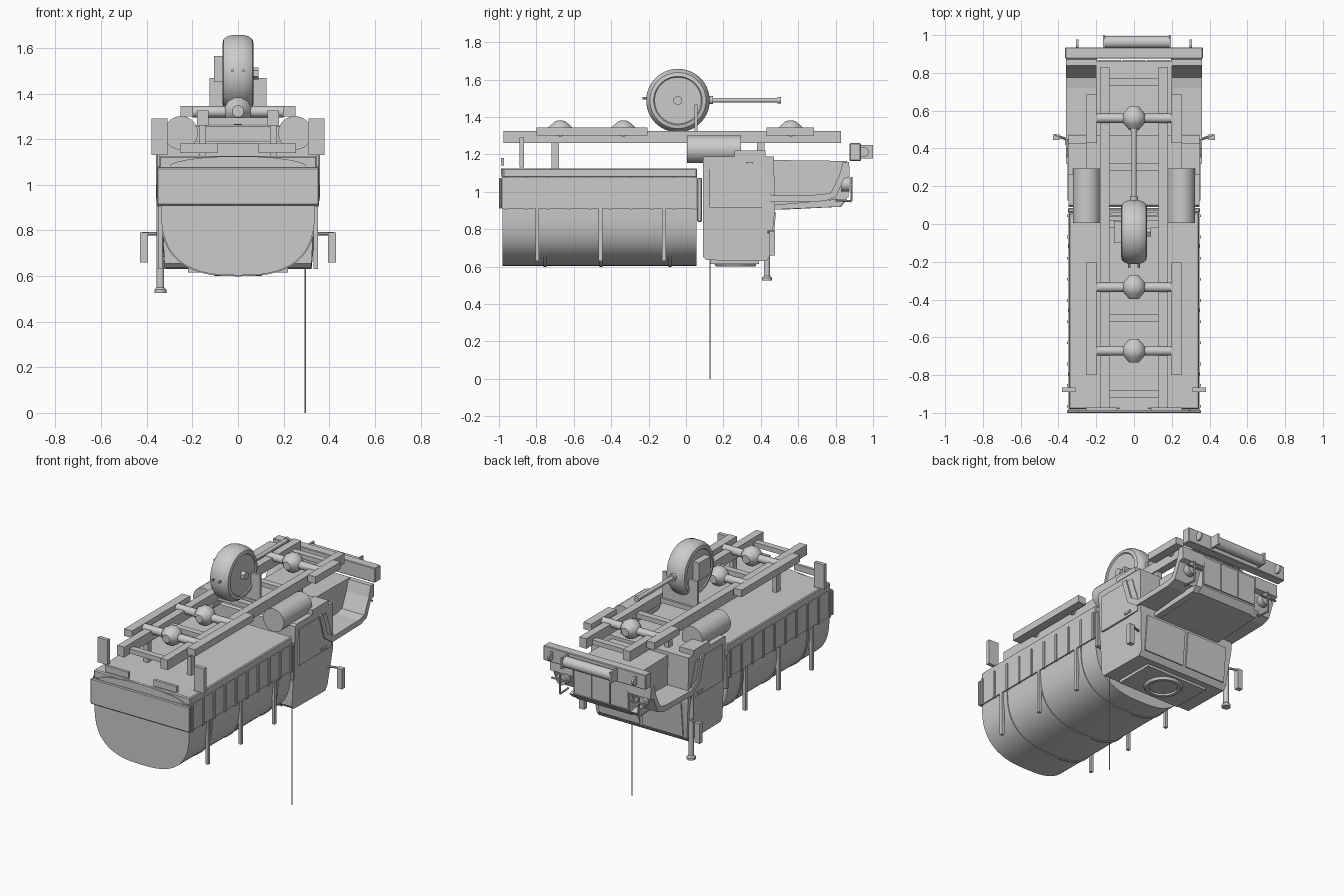
import bpy, bmesh, math
from mathutils import Vector

if "Cube" in bpy.data.objects:
    bpy.data.objects.remove(bpy.data.objects["Cube"])

grey = bpy.data.materials.new("plain_grey")
grey.diffuse_color = (0.6, 0.6, 0.6, 1)
grey.use_nodes = True
grey.node_tree.nodes["Principled BSDF"].inputs["Base Color"].default_value = grey.diffuse_color


def finish(name, bm, smooth=False):
    bmesh.ops.recalc_face_normals(bm, faces=bm.faces[:])
    me = bpy.data.meshes.new(name)
    bm.to_mesh(me)
    bm.free()
    me.materials.append(grey)
    ob = bpy.data.objects.new(name, me)
    bpy.context.collection.objects.link(ob)
    if smooth:
        bpy.ops.object.select_all(action='DESELECT')
        ob.select_set(True)
        bpy.context.view_layer.objects.active = ob
        bpy.ops.object.shade_smooth_by_angle(angle=math.radians(35))
    return ob


def box(name, x0, x1, y0, y1, z0, z1, bevel=0):
    bm = bmesh.new()
    bmesh.ops.create_cube(bm, size=1)
    for v in bm.verts:
        v.co = Vector(((x0 + x1) / 2 + v.co.x * (x1 - x0),
                       (y0 + y1) / 2 + v.co.y * (y1 - y0),
                       (z0 + z1) / 2 + v.co.z * (z1 - z0)))
    if bevel:
        bmesh.ops.bevel(bm, geom=bm.edges[:], offset=bevel, segments=1, affect='EDGES')
    return finish(name, bm)


def pair(name, x0, x1, *rest):
    box("right_" + name, x0, x1, *rest)
    box("left_" + name, -x1, -x0, *rest)


def prism(name, pts, axis, a, b, smooth=False, edit=None):
    """Extrude a (y,z) outline along x, or an (x,z) outline along y."""
    bm = bmesh.new()
    make = (lambda p, t: (t, p[0], p[1])) if axis == 'x' else (lambda p, t: (p[0], t, p[1]))
    lo = [bm.verts.new(make(p, a)) for p in pts]
    hi = [bm.verts.new(make(p, b)) for p in pts]
    n = len(pts)
    for i in range(n):
        j = (i + 1) % n
        bm.faces.new((lo[i], lo[j], hi[j], hi[i]))
    bm.faces.new(lo)
    bm.faces.new(hi)
    if edit:
        for v in bm.verts:
            edit(v.co)
    return finish(name, bm, smooth)


def lathe(name, prof, origin, axis, seg=24):
    """Revolve (distance along axis, radius) points about an axis."""
    bm = bmesh.new()
    rings = []
    for t, r in prof:
        ring = []
        for k in range(seg):
            a = 2 * math.pi * (k + .5) / seg
            c, s = r * math.cos(a), r * math.sin(a)
            co = {'x': (t, c, s), 'y': (c, t, s), 'z': (c, s, t)}[axis]
            ring.append(bm.verts.new(Vector(origin) + Vector(co)))
        rings.append(ring)
    for p, q in zip(rings, rings[1:]):
        for k in range(seg):
            m = (k + 1) % seg
            bm.faces.new((p[k], p[m], q[m], q[k]))
    bm.faces.new(rings[0])
    bm.faces.new(rings[-1])
    return finish(name, bm, True)


def cyl(name, origin, axis, a, b, r, seg=20):
    return lathe(name, [(a, r), (b, r)], origin, axis, seg)


def rod(name, p, q, r):
    bm = bmesh.new()
    p, q = Vector(p), Vector(q)
    bmesh.ops.create_cone(bm, cap_ends=True, segments=8, radius1=r, radius2=r, depth=(q - p).length)
    rot = (q - p).to_track_quat('Z', 'Y')
    for v in bm.verts:
        v.co = rot @ v.co + (p + q) / 2
    return finish(name, bm, True)


# Cargo body: rounded belly with hoops
def belly(s):
    out = []
    for i in range(33):
        a = math.pi * i / 32
        c, d = math.cos(a), math.sin(a)
        out.append((math.copysign(abs(c) ** (2 / 2.7), c) * .338 * s, .905 - .302 * s * d ** (2 / 2.7)))
    return out


prism("cargo_belly", belly(1) + [(-.34, 1.08), (.34, 1.08)], 'y', -.98, .055, True)
for y in (-.755, -.455, -.085):
    prism("belly_hoop", belly(1.014), 'y', y - .008, y + .008, True)

# Cargo side band, floor lip, end plates, ribs and posts
box("cargo_band", -.347, .347, -.985, .06, .91, 1.08)
box("cargo_floor", -.345, .345, -.98, .06, 1.075, 1.125, .006)
box("front_end_plate", -.355, .355, -1, -.983, .91, 1.075, .005)
box("rear_end_plate", -.35, .35, .06, .085, .84, 1.075, .005)
for i in range(10):
    y = -.965 + i * .112
    pair("band_rib", .34, .354, y - .007, y + .007, .905, 1.08)
for y in (-.795, -.457, -.117):
    pair("side_post", .33, .35, y - .01, y + .01, .63, .91)
prism("front_arch", [(.3 * math.cos(math.pi * i / 12), 1.08 + .045 * math.sin(math.pi * i / 12))
                     for i in range(13)], 'y', -.99, -.975)
pair("rear_lamp", .09, .255, -.99, -.972, 1.14, 1.18)
pair("mudflap", .31, .38, -.89, -.865, 1.13, 1.29)


# Cab, narrower toward the roof
def taper(co):
    if co.z < .7:
        co.x *= .93


prism("cab", [(.09, 1.18), (.09, .655), (.11, .635), (.43, .63), (.452, .66), (.475, .9), (.47, 1.19), (.1, 1.19)],
      'x', -.347, .347, edit=taper)
prism("windshield", [(.452, .665), (.473, .89), (.481, .89), (.460, .665)], 'x', -.3, -.01)
prism("windshield_other", [(.452, .665), (.473, .89), (.481, .89), (.460, .665)], 'x', .01, .3)
for s in (-1, 1):
    prism("door", [(.125, 1.15), (.125, .915), (.45, .915), (.45, 1.0), (.40, 1.15)], 'x', s * .34, s * .352)
pair("door_handle", .345, .36, .34, .39, .93, .945)
box("roof_plate", -.22, .22, .13, .39, .615, .635)
lathe("roof_hatch_ring", [(0, .115), (-.017, .105), (-.017, .085), (-.006, .083)], (0, .265, .617), 'z', 28)

# Hood and grille
prism("hood", [(.47, 1.17), (.47, .905), (.52, .905), (.83, .92), (.86, .96), (.86, 1.165)], 'x', -.2, .2)
for x in (-.13, 0, .13):
    box("grille_panel", x - .062, x + .062, .855, .868, .97, 1.15)
prism("hood_crown", [(.47, .93), (.47, .905), (.82, .92), (.85, .95), (.80, .96)], 'x', -.24, .24)

# Fenders: open troughs around the missing front wheels
outer = [(.32, 1.16), (.37, 1.0), (.45, .945), (.74, .95), (.80, .97), (.845, 1.07), (.875, 1.08), (.872, 1.16)]
inner = [(.84, 1.16), (.82, 1.09), (.775, .995), (.72, .985), (.465, .98), (.40, 1.02), (.355, 1.16)]
for s in (-1, 1):
    prism("fender", outer + inner, 'x', s * .195, s * .36)
    cyl("headlight", (s * .28, 0, 1.04), 'y', .83, .875, .038, 16)
    rod("lamp_guard_upright", (s * .28, .885, .95), (s * .28, .885, 1.08), .006)
    rod("lamp_guard_bar", (s * .22, .885, 1.04), (s * .34, .885, 1.04), .006)
    rod("lamp_guard_stay", (s * .28, .8, .955), (s * .28, .885, .95), .006)

# Bumper, winch and tow hooks
box("bumper", -.365, .365, .875, .935, 1.165, 1.26, .004)
cyl("winch_drum", (0, .963, 1.213), 'x', -.165, .195, .034)
for x in (-.165, .185):
    box("winch_end", x, x + .012, .93, 1, 1.178, 1.25)
for s in (-1, 1):
    cyl("tow_hook", (s * .3, .95, 1.213), 'x', -.006, .006, .028, 12)

# Frame rails, springs and axles
pair("frame_rail", .13, .18, -.975, .83, 1.26, 1.325)
for y in (-.9, -.5, 0, .3, .75):
    box("cross_member", -.14, .14, y - .02, y + .02, 1.265, 1.295)
pair("rear_spring", .197, .253, -.80, -.205, 1.30, 1.345)
pair("front_spring", .197, .253, .43, .685, 1.30, 1.345)
for y in (-.672, -.335, .56):
    cyl("axle", (0, y, 1.32), 'x', -.2, .2, .025, 16)
    lathe("differential", [(-.062, .026), (-.03, .055), (-.012, .062), (.012, .062), (.03, .055), (.062, .026)],
          (0, y, 1.322), 'y', 12)
for y in (-.7, .4):
    pair("rail_support", .14, .17, y - .02, y + .02, 1.12, 1.27)

# Fuel tanks and steps
for s in (-1, 1):
    cyl("fuel_tank", (s * .25, 0, 1.227), 'y', .005, .295, .074, 24)
pair("step", .25, .35, .26, .425, 1.19, 1.222)

# Spare wheel with mount, hub and lever arm
lathe("spare_wheel", [(-.062, .05), (-.062, .125), (-.068, .13), (-.064, .15), (-.045, .164), (-.02, .17),
                      (.02, .17), (.045, .164), (.064, .15), (.068, .13), (.062, .125), (.062, .05)],
      (0, -.043, 1.488), 'x', 36)
cyl("hub_nut", (0, -.043, 1.488), 'x', .06, .09, .026, 6)
box("hub_box", -.105, -.06, -.1, .015, 1.45, 1.565)
box("wheel_mount", -.125, .125, .045, .062, 1.28, 1.468)
box("mount_foot", -.13, .13, .04, .075, 1.27, 1.30)
cyl("lever_arm", (0, 0, 1.49), 'y', .1, .5, .013, 12)
cyl("lever_collar", (0, 0, 1.49), 'y', .125, .145, .022, 12)
cyl("lever_end", (0, 0, 1.49), 'y', .49, .508, .018, 12)
for s in (-1, 1):
    cyl("wheel_peg", (s * .024, 0, 1.5), 'y', -.232, -.2, .007, 8)

# Mirrors, air stack and antenna
for s in (-1, 1):
    rod("mirror_arm", (s * .33, .44, .785), (s * .42, .47, .785), .007)
    box("mirror", min(s * .395, s * .43), max(s * .395, s * .43), .445, .475, .66, .79)
cyl("air_stack", (-.34, .433, 0), 'z', .53, .95, .017, 14)
lathe("stack_flange", [(.525, .027), (.54, .027), (.55, .018)], (-.34, .433, 0), 'z', 14)
cyl("antenna", (.295, .128, 0), 'z', 0, .66, .003, 6)
